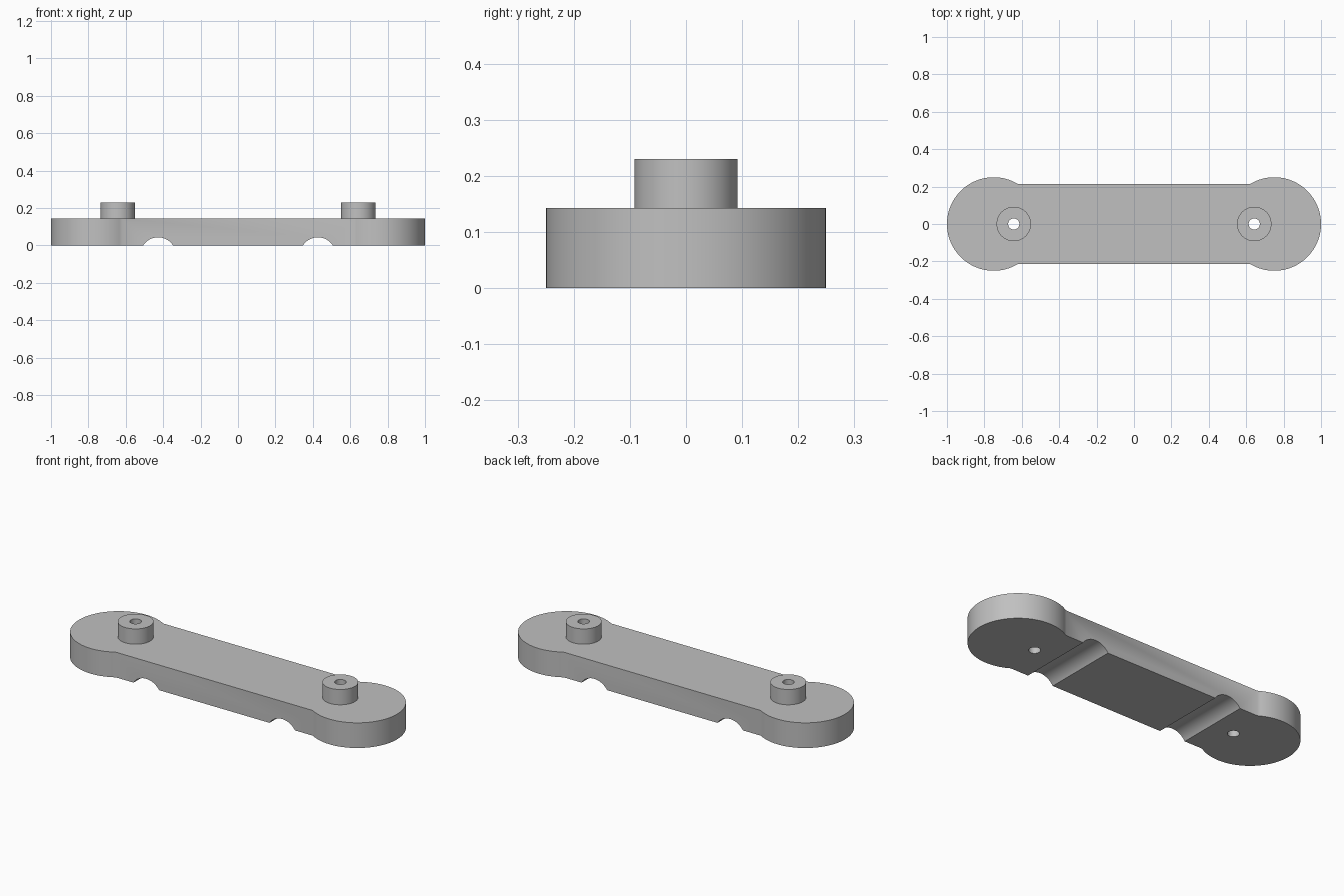
import bpy, bmesh
from math import asin, pi, cos, sin, radians

cube = bpy.data.objects.get("Cube")
if cube:
    bpy.data.objects.remove(cube, do_unlink=True)

grey = bpy.data.materials.new("light grey")
grey.use_nodes = True
colour = (0.53, 0.53, 0.53, 1)
grey.diffuse_color = colour
grey.node_tree.nodes["Principled BSDF"].inputs["Base Color"].default_value = colour

THICK, TOP = 0.143, 0.23
END_X, END_R, HALF_W = 0.75, 0.25, 0.213
BOSS_X, BOSS_R, HOLE_R = 0.643, 0.092, 0.03
GROOVE_X, GROOVE_R, GROOVE_Z = 0.427, 0.096, -0.053


def cylinder(name, radius, depth, location, rotation=(0, 0, 0)):
    bpy.ops.mesh.primitive_cylinder_add(vertices=64, radius=radius, depth=depth,
                                        location=location, rotation=rotation)
    obj = bpy.context.object
    obj.name = name
    obj.data.materials.append(grey)
    return obj


def combine(target, other, operation):
    mod = target.modifiers.new(operation.lower(), 'BOOLEAN')
    mod.operation, mod.solver, mod.object = operation, 'EXACT', other
    bpy.context.view_layer.objects.active = target
    bpy.ops.object.modifier_apply(modifier=mod.name)
    bpy.data.objects.remove(other, do_unlink=True)


# Bar outline: two round ends joined by a slightly narrower straight neck
sweep = pi - asin(HALF_W / END_R)
STEPS = 64
outline = []
for side in (1, -1):
    for i in range(STEPS + 1):
        a = -sweep + 2 * sweep * i / STEPS
        outline.append((side * (END_X + END_R * cos(a)), side * END_R * sin(a), 0))

bm = bmesh.new()
base = bm.faces.new([bm.verts.new(p) for p in outline])
extruded = bmesh.ops.extrude_face_region(bm, geom=[base])
bmesh.ops.translate(bm, vec=(0, 0, THICK),
                    verts=[g for g in extruded["geom"] if isinstance(g, bmesh.types.BMVert)])
bmesh.ops.recalc_face_normals(bm, faces=bm.faces)
mesh = bpy.data.meshes.new("link_bar")
bm.to_mesh(mesh)
bm.free()
mesh.materials.append(grey)
bar = bpy.data.objects.new("link_bar", mesh)
bpy.context.collection.objects.link(bar)

# Bosses, through holes and underside grooves at each end
for s in (-1, 1):
    sunk = THICK / 2
    boss = cylinder("boss", BOSS_R, TOP - sunk, (s * BOSS_X, 0, (TOP + sunk) / 2))
    combine(bar, boss, 'UNION')
    combine(bar, cylinder("hole_cutter", HOLE_R, 1, (s * BOSS_X, 0, 0)), 'DIFFERENCE')
    groove = cylinder("groove_cutter", GROOVE_R, 1, (s * GROOVE_X, 0, GROOVE_Z), (pi / 2, 0, 0))
    combine(bar, groove, 'DIFFERENCE')

# Smooth round walls, keep rims sharp
bpy.ops.object.select_all(action='DESELECT')
bar.select_set(True)
bpy.context.view_layer.objects.active = bar
bpy.ops.object.shade_smooth_by_angle(angle=radians(35))
